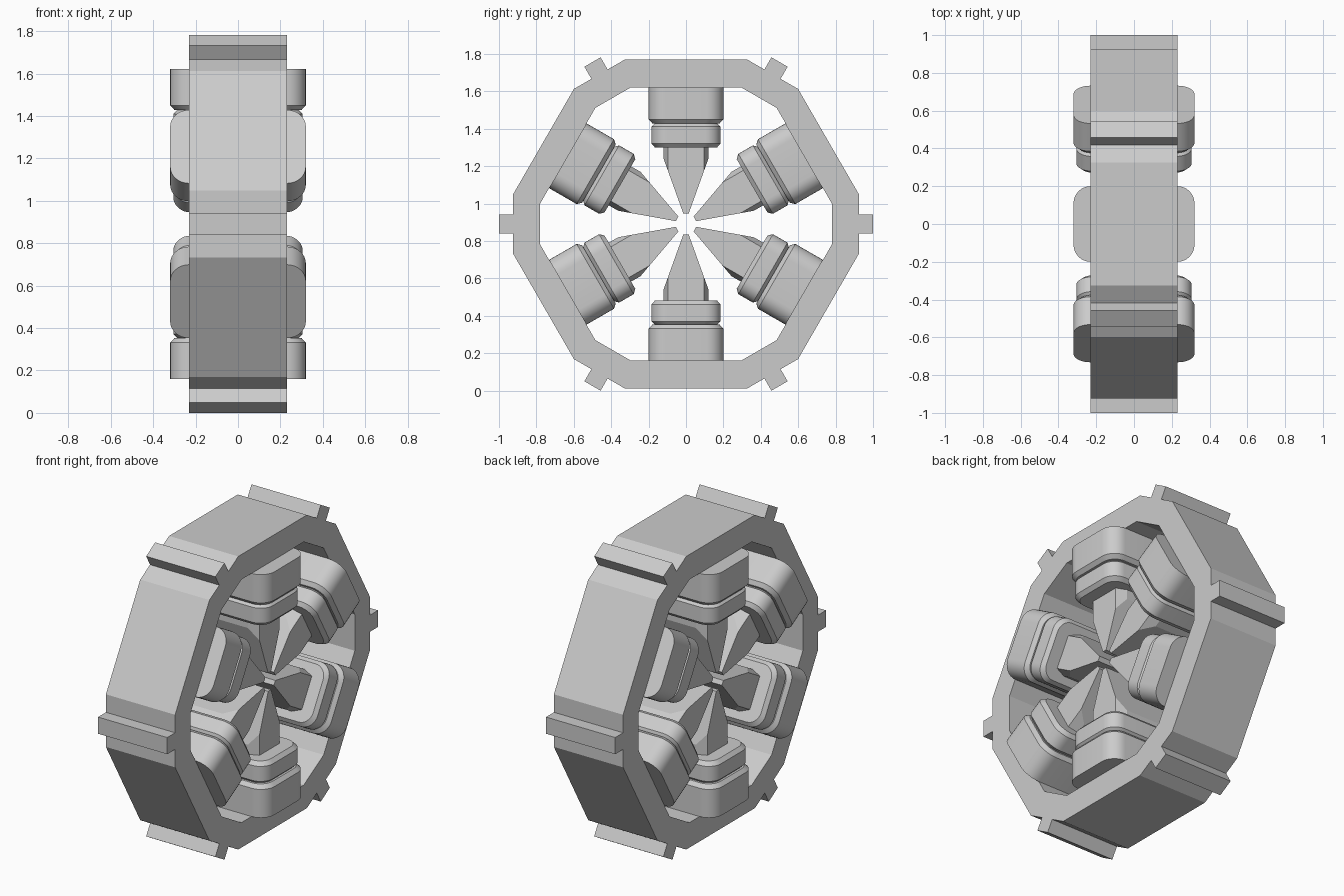
import bpy, bmesh
from math import sin, cos, tan, pi, radians
from mathutils import Vector

cube = bpy.data.objects.get("Cube")
if cube:
    bpy.data.objects.remove(cube, do_unlink=True)

CENTRE = Vector((0, 0, 0.891))
RING_HALF = 0.23

grey = bpy.data.materials.new("light_grey")
grey.use_nodes = True
grey.diffuse_color = (0.6, 0.6, 0.6, 1)
grey.node_tree.nodes["Principled BSDF"].inputs["Base Color"].default_value = (0.6, 0.6, 0.6, 1)


def finish(bm, name):
    bmesh.ops.recalc_face_normals(bm, faces=bm.faces[:])
    mesh = bpy.data.meshes.new(name)
    bm.to_mesh(mesh)
    bm.free()
    mesh.materials.append(grey)
    return mesh


def place(mesh, name, angle=0.0):
    ob = bpy.data.objects.new(name, mesh)
    bpy.context.collection.objects.link(ob)
    ob.location = CENTRE
    ob.rotation_euler.x = angle
    return ob


def loft(bm, loops, capped=True, closed=False):
    """Join equal-length point loops with quads."""
    rows = [[bm.verts.new(p) for p in loop] for loop in loops]
    pairs = list(zip(rows, rows[1:]))
    if closed:
        pairs.append((rows[-1], rows[0]))
    for a, b in pairs:
        for i in range(len(a)):
            j = (i + 1) % len(a)
            bm.faces.new((a[i], a[j], b[j], b[i]))
    if capped:
        bm.faces.new(rows[0])
        bm.faces.new(rows[-1])


def rounded_rect(hx, hy, radius, z, steps=8):
    pts = []
    for q, (sx, sy) in enumerate(((1, 1), (-1, 1), (-1, -1), (1, -1))):
        for k in range(steps + 1):
            a = (q + k / steps) * pi / 2
            pts.append((sx * (hx - radius) + radius * cos(a),
                        sy * (hy - radius) + radius * sin(a), z))
    return pts


def ring_loop(pole_dist, key_dist, x):
    """Twelve corners where wide pole faces meet narrow key faces."""
    half = (key_dist - pole_dist * cos(pi / 6)) / sin(pi / 6)
    pts = []
    for k in range(6):
        a = radians(30 + 60 * k)
        for t in (-half, half):
            pts.append((x, pole_dist * cos(a) - t * sin(a), pole_dist * sin(a) + t * cos(a)))
    return pts


# Outer ring
bm = bmesh.new()
loft(bm, [ring_loop(0.88, 0.925, -RING_HALF), ring_loop(0.88, 0.925, RING_HALF),
          ring_loop(0.73, 0.78, RING_HALF), ring_loop(0.73, 0.78, -RING_HALF)],
     capped=False, closed=True)
place(finish(bm, "outer_ring"), "outer_ring")

# Key bar on the outside of the ring
bm = bmesh.new()
loft(bm, [[(sx * RING_HALF, sy * 0.05, z) for sx, sy in ((1, 1), (-1, 1), (-1, -1), (1, -1))]
          for z in (0.924, 1.0)])
key_mesh = finish(bm, "key_bar")


# Coil blocks: rounded rectangles stepped towards the centre
def block(name, steps):
    bm = bmesh.new()
    loft(bm, [rounded_rect(0.32 - d, 0.2 - d, 0.09 - d * 0.5, z) for z, d in steps])
    return finish(bm, name)


outer_mesh = block("outer_coil", [(0.73, 0), (0.56, 0), (0.538, 0.02), (0.538, 0.035)])
inner_mesh = block("inner_coil", [(0.54, 0.035), (0.52, 0.015), (0.43, 0.015), (0.408, 0.035)])

# Pole tip: chamfered bar cut to a wedge by two sloping planes
bm = bmesh.new()
hx, hy, cx, cy = 0.21, 0.12, 0.06, 0.025
outline = [(hx, hy - cy), (hx - cx, hy), (cx - hx, hy), (-hx, hy - cy),
           (-hx, cy - hy), (cx - hx, -hy), (hx - cx, -hy), (hx, cy - hy)]
loft(bm, [[(x, y, z) for x, y in outline] for z in (0.055, 0.415)])
for s in (1, -1):
    cut = bmesh.ops.bisect_plane(bm, geom=bm.verts[:] + bm.edges[:] + bm.faces[:],
                                 plane_co=(0, s * 0.014, 0.055),
                                 plane_no=(0, s * 0.295, -0.106), clear_outer=True)
    edges = [e for e in cut["geom_cut"] if isinstance(e, bmesh.types.BMEdge)]
    bmesh.ops.contextual_create(bm, geom=edges)
tip_mesh = finish(bm, "pole_tip")

# Six copies around the ring
smooth = []
for k in range(6):
    turn = radians(60 * k)
    place(key_mesh, f"key_bar_{k + 1}", turn + pi / 6)
    place(tip_mesh, f"pole_tip_{k + 1}", turn)
    smooth.append(place(outer_mesh, f"outer_coil_{k + 1}", turn))
    smooth.append(place(inner_mesh, f"inner_coil_{k + 1}", turn))

# Smooth the rounded corners, keep the chamfers crisp
for mesh in (outer_mesh, inner_mesh):
    mesh.shade_smooth()
    mesh.set_sharp_from_angle(angle=radians(30))
